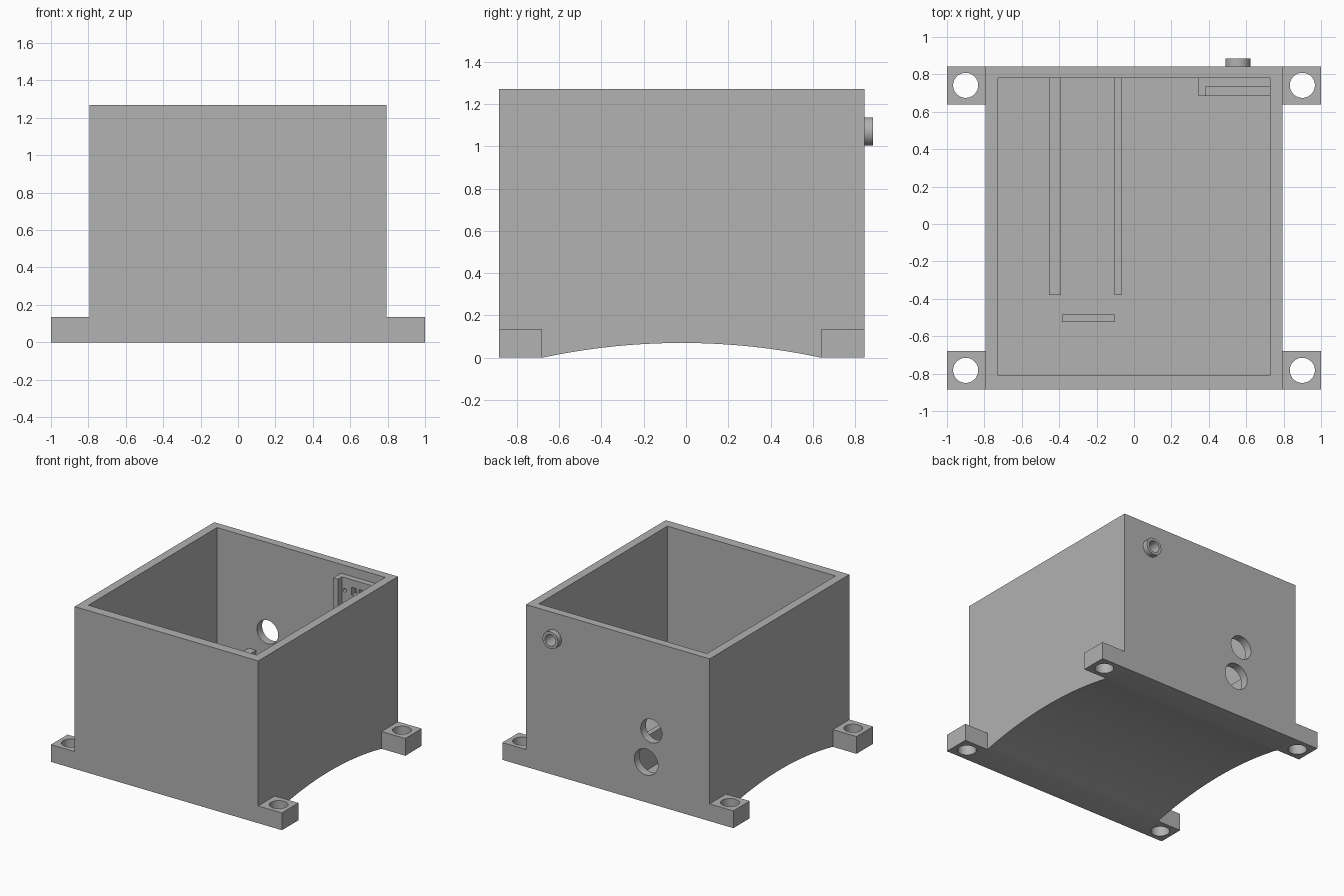
import bpy, bmesh, math
from mathutils import Matrix, Vector

cube = bpy.data.objects.get("Cube")
if cube:
    bpy.data.objects.remove(cube, do_unlink=True)

grey = bpy.data.materials.new("plain grey")
grey.use_nodes = True
COLOUR = (0.445, 0.445, 0.445, 1)
grey.diffuse_color = COLOUR
grey.node_tree.nodes["Principled BSDF"].inputs["Base Color"].default_value = COLOUR


def finish(name, bm):
    bmesh.ops.recalc_face_normals(bm, faces=bm.faces)
    mesh = bpy.data.meshes.new(name)
    bm.to_mesh(mesh)
    bm.free()
    mesh.materials.append(grey)
    obj = bpy.data.objects.new(name, mesh)
    bpy.context.collection.objects.link(obj)
    return obj


def box(name, x, y, z):
    """Box from (low, high) ranges on each axis."""
    bm = bmesh.new()
    size = Vector((x[1] - x[0], y[1] - y[0], z[1] - z[0]))
    mid = Vector((sum(x), sum(y), sum(z))) / 2
    bmesh.ops.create_cube(bm, size=1, matrix=Matrix.Translation(mid) @ Matrix.Diagonal(size).to_4x4())
    return finish(name, bm)


def cylinder(name, centre, radius, length, axis="Z"):
    bm = bmesh.new()
    turn = Matrix.Rotation(math.pi / 2, 4, "X") if axis == "Y" else Matrix.Identity(4)
    bmesh.ops.create_cone(bm, cap_ends=True, segments=48, radius1=radius, radius2=radius,
                          depth=length, matrix=Matrix.Translation(centre) @ turn)
    return finish(name, bm)


def select(obj):
    bpy.ops.object.select_all(action="DESELECT")
    obj.select_set(True)
    bpy.context.view_layer.objects.active = obj


def cut(obj, *cutters):
    """Subtract each cutter, then discard it."""
    for cutter in cutters:
        select(obj)
        mod = obj.modifiers.new("cut", "BOOLEAN")
        mod.operation = "DIFFERENCE"
        mod.solver = "EXACT"
        mod.object = cutter
        bpy.ops.object.modifier_apply(modifier=mod.name)
        bpy.data.objects.remove(cutter, do_unlink=True)


def smooth(obj):
    select(obj)
    bpy.ops.object.shade_smooth_by_angle(angle=math.radians(30))


HALF, FRONT, BACK, TOP = 0.795, -0.885, 0.843, 1.27
ARCH_FRONT, ARCH_BACK, RISE = -0.68, 0.64, 0.07
IN_X, IN_FRONT, IN_BACK, FLOOR = 0.728, -0.81, 0.78, 0.135

# Housing: side profile with an arched underside, extruded across
half_span = (ARCH_BACK - ARCH_FRONT) / 2
arch_mid = (ARCH_BACK + ARCH_FRONT) / 2
radius = (half_span ** 2 + RISE ** 2) / (2 * RISE)
sweep = math.asin(half_span / radius)
profile = [(BACK, 0), (BACK, TOP), (FRONT, TOP), (FRONT, 0)]
for i in range(33):
    a = sweep * (i / 16 - 1)
    profile.append((arch_mid + radius * math.sin(a), RISE - radius + radius * math.cos(a)))
bm = bmesh.new()
face = bm.faces.new([bm.verts.new((-HALF, y, z)) for y, z in profile])
ext = bmesh.ops.extrude_face_region(bm, geom=[face])
bmesh.ops.translate(bm, vec=(2 * HALF, 0, 0),
                    verts=[v for v in ext["geom"] if isinstance(v, bmesh.types.BMVert)])
housing = finish("housing", bm)

# Cavity, two cable holes and the socket bore
SOCKET_X, SOCKET_Z = 0.555, 1.07
cut(housing,
    box("cavity", (-IN_X, IN_X), (IN_FRONT, IN_BACK), (FLOOR, TOP + 0.2)),
    cylinder("upper_hole", (-0.29, BACK, 0.57), 0.092, 0.3, "Y"),
    cylinder("lower_hole", (-0.245, BACK, 0.316), 0.102, 0.3, "Y"),
    cylinder("socket_bore", (SOCKET_X, BACK, SOCKET_Z), 0.045, 0.3, "Y"))
smooth(housing)

# Socket collar on the back
collar = cylinder("socket_collar", (SOCKET_X, BACK + 0.021, SOCKET_Z), 0.067, 0.042, "Y")
cut(collar, cylinder("collar_bore", (SOCKET_X, BACK, SOCKET_Z), 0.045, 0.3, "Y"))
smooth(collar)

# Four mounting feet with screw holes
for side, s in (("left", 1), ("right", -1)):
    for end, y in (("front", (FRONT, ARCH_FRONT)), ("back", (ARCH_BACK, BACK))):
        foot = box(f"{end}_{side}_foot", sorted((s * HALF, s)), y, (0, 0.135))
        cut(foot, cylinder("screw_hole", (s * 0.9, sum(y) / 2, 0.07), 0.067, 0.4))
        smooth(foot)

# Guide rails and end stop on the floor
box("wide_rail", (-0.455, -0.39), (-0.38, IN_BACK), (FLOOR, 0.4))
box("narrow_rail", (-0.105, -0.065), (-0.38, IN_BACK), (FLOOR, 0.4))
box("end_stop", (-0.385, -0.105), (-0.525, -0.485), (FLOOR, 0.4))

# Socket bracket inside the back wall: slotted plate, post and ledge
PLATE_Y, LIP_Y, LOW, HIGH = 0.735, 0.685, 0.94, 1.2
plate = box("bracket_plate", (0.385, IN_X), (PLATE_Y, IN_BACK), (LOW, HIGH))
cut(plate, *[box("slot", (x - 0.02, x + 0.02), (0.7, 0.8), (1.08, 1.14)) for x in (0.49, 0.555, 0.62)],
    *[cylinder("pin_hole", (x, PLATE_Y, 1.1), 0.014, 0.2, "Y") for x in (0.41, 0.7)])
smooth(plate)
box("bracket_post", (0.345, 0.385), (LIP_Y, IN_BACK), (LOW - 0.04, HIGH))
box("bracket_ledge", (0.385, IN_X), (LIP_Y, IN_BACK), (LOW - 0.04, LOW))
